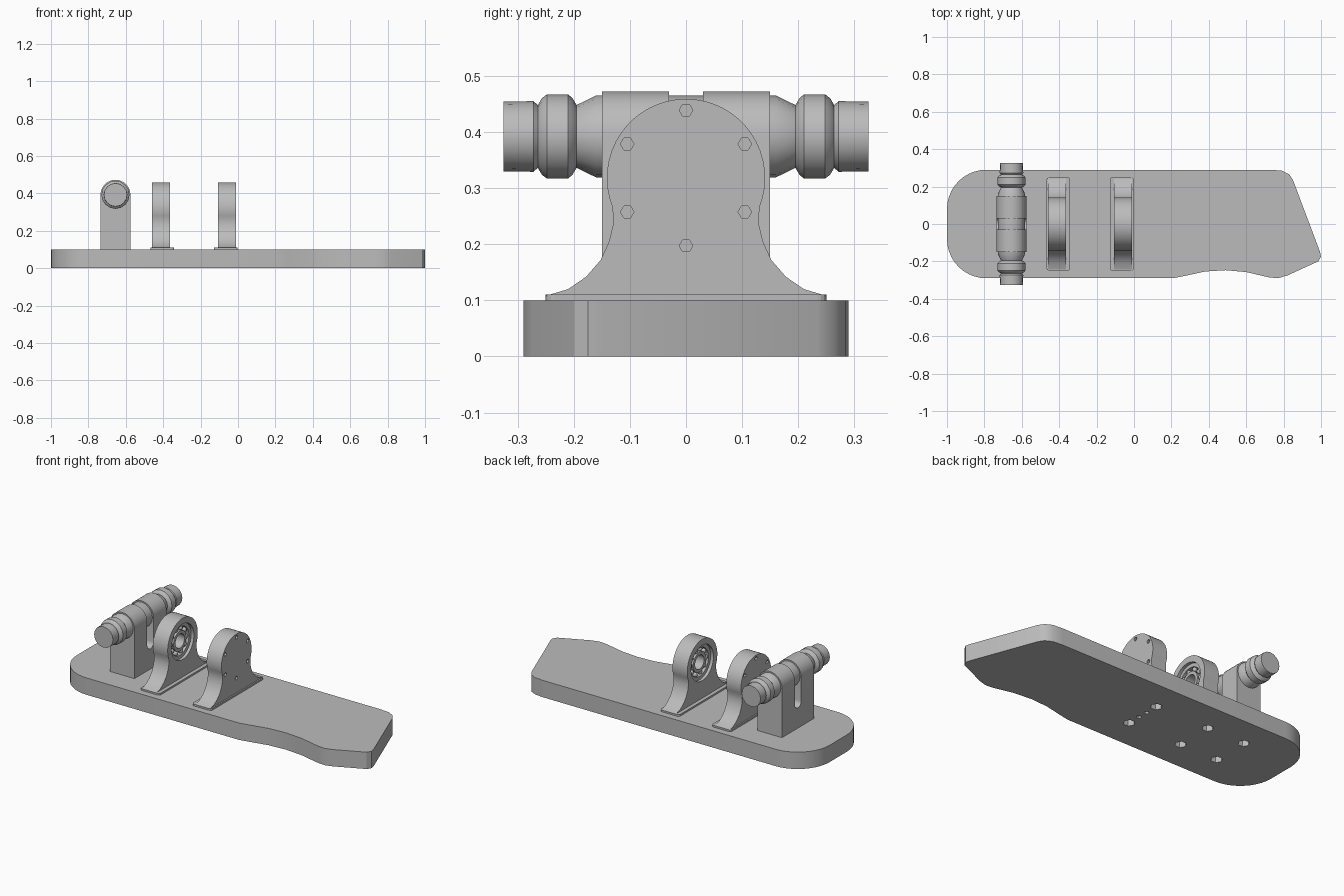
import bpy, bmesh, math
from mathutils import Matrix, Vector

if "Cube" in bpy.data.objects:
    bpy.data.objects.remove(bpy.data.objects["Cube"])

grey = bpy.data.materials.new("plain grey")
grey.use_nodes = True
grey.diffuse_color = (0.5, 0.5, 0.5, 1)
grey.node_tree.nodes["Principled BSDF"].inputs["Base Color"].default_value = (0.5, 0.5, 0.5, 1)


def finish(name, bm):
    bmesh.ops.recalc_face_normals(bm, faces=bm.faces)
    mesh = bpy.data.meshes.new(name)
    bm.to_mesh(mesh)
    bm.free()
    mesh.materials.append(grey)
    ob = bpy.data.objects.new(name, mesh)
    bpy.context.collection.objects.link(ob)
    return ob


def prism(name, outline, axis, lo, hi):
    """Extrude a 2D outline along an axis; outline is (x,y), (x,z) or (y,z)."""
    place = {"z": lambda p: (p[0], p[1], lo),
             "y": lambda p: (p[0], lo, p[1]),
             "x": lambda p: (lo, p[0], p[1])}[axis]
    bm = bmesh.new()
    face = bm.faces.new([bm.verts.new(place(p)) for p in outline])
    moved = bmesh.ops.extrude_face_region(bm, geom=[face])["geom"]
    step = Vector([hi - lo if a == axis else 0 for a in "xyz"])
    bmesh.ops.translate(bm, vec=step, verts=[v for v in moved if isinstance(v, bmesh.types.BMVert)])
    return finish(name, bm)


def arc(cx, cy, r, start, end, n):
    angles = [math.radians(start + (end - start) * i / n) for i in range(n + 1)]
    return [(cx + r * math.cos(a), cy + r * math.sin(a)) for a in angles]


def circle(cx, cy, r, n):
    return arc(cx, cy, r, 0, 360, n)[:-1]


def lathe(name, profile, axis, centre, sides, closed=False):
    """Spin (distance along axis, radius) pairs about an axis."""
    bm = bmesh.new()
    rings = []
    for d, r in profile:
        ring = []
        for u, v in circle(0, 0, r, sides):
            co = (d, u, v) if axis == "x" else (u, d, v)
            ring.append(bm.verts.new(Vector(co) + Vector(centre)))
        rings.append(ring)
    pairs = list(zip(rings, rings[1:]))
    if closed:
        pairs.append((rings[-1], rings[0]))
    else:
        bm.faces.new(rings[0])
        bm.faces.new(rings[-1])
    for a, b in pairs:
        for i in range(sides):
            j = (i + 1) % sides
            bm.faces.new((a[i], a[j], b[j], b[i]))
    return finish(name, bm)


def cut(ob, cutters):
    for c in cutters:
        mod = ob.modifiers.new("cut", "BOOLEAN")
        mod.operation, mod.object, mod.solver = "DIFFERENCE", c, "EXACT"
    deps = bpy.context.evaluated_depsgraph_get()
    mesh = bpy.data.meshes.new_from_object(ob.evaluated_get(deps))
    ob.modifiers.clear()
    ob.data = mesh
    for c in cutters:
        bpy.data.objects.remove(c)


def smooth(ob, angle=30):
    bpy.ops.object.select_all(action="DESELECT")
    ob.select_set(True)
    bpy.context.view_layer.objects.active = ob
    bpy.ops.object.shade_smooth_by_angle(angle=math.radians(angle))


GRIP_X, AXLE_Z = -0.655, 0.392
HUB_Z, HUB_R = 0.318, 0.141

# Base board with a rounded tail, slanted nose and shallow side scoop
outline = arc(-0.79, 0.08, 0.21, 180, 90, 10)
outline += [(0.73, 0.29), (0.79, 0.285), (0.83, 0.265), (0.85, 0.235), (0.995, -0.15),
            (1.0, -0.175), (0.985, -0.2), (0.82, -0.275), (0.77, -0.29), (0.72, -0.285),
            (0.6, -0.257), (0.49, -0.247), (0.38, -0.254), (0.27, -0.278), (0.21, -0.29)]
outline += arc(-0.79, -0.08, 0.21, 270, 180, 10)
board = prism("base_board", outline, "z", 0, 0.1)
pockets = []
for x in (GRIP_X, -0.41, -0.06):
    for y in (-0.11, 0.11):
        pockets.append(prism("pocket_cutter", circle(x, y, 0.032, 6), "z", -0.02, 0.05))
for y in (-0.03, 0.03):
    pockets.append(prism("pin_cutter", circle(-0.06, y, 0.014, 6), "z", -0.02, 0.05))
cut(board, pockets)
smooth(board)

# Clamp block with a round top and a central slot
block_outline = [(GRIP_X + 0.08, 0.1)] + arc(GRIP_X, AXLE_Z, 0.08, 0, 180, 16) + [(GRIP_X - 0.08, 0.1)]
block = prism("clamp_block", block_outline, "y", -0.15, 0.15)
slot = arc(0, 0.25, 0.03, 180, 360, 8) + [(0.03, 0.6), (-0.03, 0.6)]
cut(block, [prism("slot_cutter", slot, "x", GRIP_X - 0.2, GRIP_X + 0.2)])
smooth(block)

# Stepped spindle held by the block, the same at both ends
half = [(0.16, 0.073), (0.195, 0.056), (0.202, 0.068), (0.21, 0.075), (0.248, 0.075),
        (0.257, 0.068), (0.264, 0.056), (0.272, 0.063), (0.325, 0.062)]
profile = [(-d, r) for d, r in reversed(half)] + half
smooth(lathe("spindle", profile, "y", (GRIP_X, 0, AXLE_Z), 16))

# Pair of bearing brackets, open towards each other
side = [(0.25, 0.108), (0.21, 0.12), (0.178, 0.142), (0.152, 0.172), (0.137, 0.205), (0.13, 0.235)]
hub = arc(0, HUB_Z, HUB_R, -22, 202, 32)
bracket_outline = side + hub + [(-y, z) for y, z in reversed(side)]
for label, outer, inward in (("rear", -0.46, 1), ("front", -0.01, -1)):
    inner = outer + inward * 0.097
    lo, hi = sorted((outer, inner))
    bracket = prism(label + "_bracket", bracket_outline, "x", lo, hi)
    cutters = [prism("bore_cutter", circle(0, HUB_Z, 0.105, 32), "x",
                     *sorted((outer + inward * 0.02, inner + inward * 0.05)))]
    for y, z in arc(0, HUB_Z, 0.121, 30, 330, 5):
        cutters.append(prism("bolt_cutter", circle(y, z, 0.012, 6), "x",
                             *sorted((outer - inward * 0.02, outer + inward * 0.012))))
    cut(bracket, cutters)
    smooth(bracket)

    # Foot plate
    plate_lo, plate_hi = sorted((outer - inward * 0.008, inner + inward * 0.022))
    corners = []
    for cx, cy, a in ((plate_hi, 0.25, 0), (plate_lo, 0.25, 90), (plate_lo, -0.25, 180), (plate_hi, -0.25, 270)):
        sx = 1 if cx == plate_hi else -1
        sy = 1 if cy > 0 else -1
        corners += arc(cx - sx * 0.015, cy - sy * 0.015, 0.015, a, a + 90, 4)
    prism(label + "_foot_plate", corners, "z", 0.098, 0.11)

    # Bearing: outer race, inner race and balls
    near, far = outer + inward * 0.02, inner - inward * 0.018
    for race, r_in, r_out in (("outer_race", 0.084, 0.106), ("inner_race", 0.042, 0.06)):
        ring = [(near, r_in), (far, r_in), (far, r_out), (near, r_out)]
        smooth(lathe(label + "_" + race, ring, "x", (0, 0, HUB_Z), 32, closed=True))
    bm = bmesh.new()
    for y, z in circle(0, HUB_Z, 0.072, 10):
        bmesh.ops.create_uvsphere(bm, u_segments=10, v_segments=6, radius=0.014,
                                  matrix=Matrix.Translation((far - inward * 0.014, y, z)))
    smooth(finish(label + "_bearing_balls", bm), 60)
